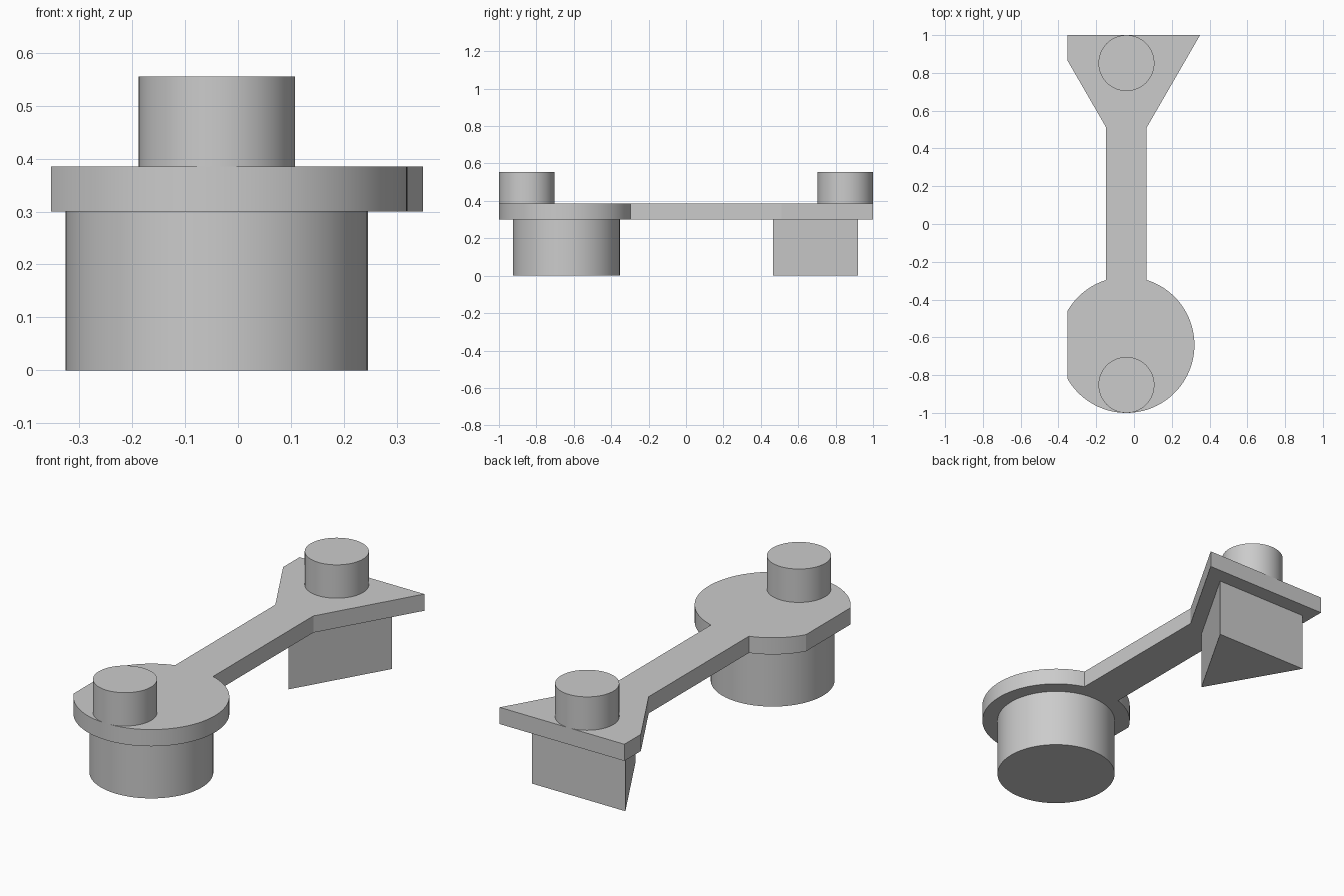
import bpy, bmesh, math

if "Cube" in bpy.data.objects:
    bpy.data.objects.remove(bpy.data.objects["Cube"], do_unlink=True)

grey = bpy.data.materials.new("plain grey")
grey.use_nodes = True
colour = (0.6, 0.6, 0.6, 1)
grey.diffuse_color = colour
grey.node_tree.nodes["Principled BSDF"].inputs["Base Color"].default_value = colour

AXIS = -0.04          # x of the shared centre line
DISC_Y, DISC_R = -0.64, 0.36
BAR = 0.107           # half width of the bar
CUT = -0.353          # flat trimmed edge
LOW, HIGH, TOP = 0.3, 0.385, 0.555


def arc(y, radius, start, end, steps):
    """Points on a circle centred on the centre line."""
    angles = [start + (end - start) * i / steps for i in range(steps + 1)]
    return [(AXIS + radius * math.cos(a), y + radius * math.sin(a)) for a in angles]


def prism(name, outline, z0, z1):
    """Extrude a counter-clockwise outline between two heights."""
    bm = bmesh.new()
    base = bm.faces.new([bm.verts.new((x, y, z0)) for x, y in outline])
    ext = bmesh.ops.extrude_face_region(bm, geom=[base], use_keep_orig=True)
    top = [v for v in ext["geom"] if isinstance(v, bmesh.types.BMVert)]
    bmesh.ops.translate(bm, verts=top, vec=(0, 0, z1 - z0))
    bmesh.ops.recalc_face_normals(bm, faces=bm.faces)
    mesh = bpy.data.meshes.new(name)
    bm.to_mesh(mesh)
    bm.free()
    mesh.materials.append(grey)
    obj = bpy.data.objects.new(name, mesh)
    bpy.context.collection.objects.link(obj)
    bpy.ops.object.select_all(action="DESELECT")
    obj.select_set(True)
    bpy.context.view_layer.objects.active = obj
    bpy.ops.object.shade_smooth_by_angle(angle=math.radians(25))
    return obj


def cylinder(name, y, radius, z0, z1):
    return prism(name, arc(y, radius, 0, math.tau, 96)[:-1], z0, z1)


# Connecting plate: trimmed disc, bar and trimmed triangle in one outline
neck = math.acos(BAR / DISC_R)
trim = math.acos((AXIS - CUT) / DISC_R)
slope = math.sqrt(3)
apex = 0.325
outline = arc(DISC_Y, DISC_R, math.pi - neck, math.pi - trim, 16)
outline += arc(DISC_Y, DISC_R, math.pi + trim, math.tau + neck, 80)
outline += [
    (AXIS + BAR, apex + BAR * slope),
    (AXIS + (1 - apex) / slope, 1),
    (CUT, 1),
    (CUT, apex + (AXIS - CUT) * slope),
    (AXIS - BAR, apex + BAR * slope),
]
prism("connecting_plate", outline, LOW, HIGH)

# Round and triangular plugs underneath
cylinder("round_plug", DISC_Y, 0.286, 0, LOW)
tip, back = 0.465, 0.92
half = (back - tip) / slope
prism("triangular_plug", [(AXIS, tip), (AXIS + half, back), (AXIS - half, back)], 0, LOW)

# Grip pegs on top
for name, y in (("front_peg", -0.852), ("back_peg", 0.852)):
    cylinder(name, y, 0.148, HIGH, TOP)
